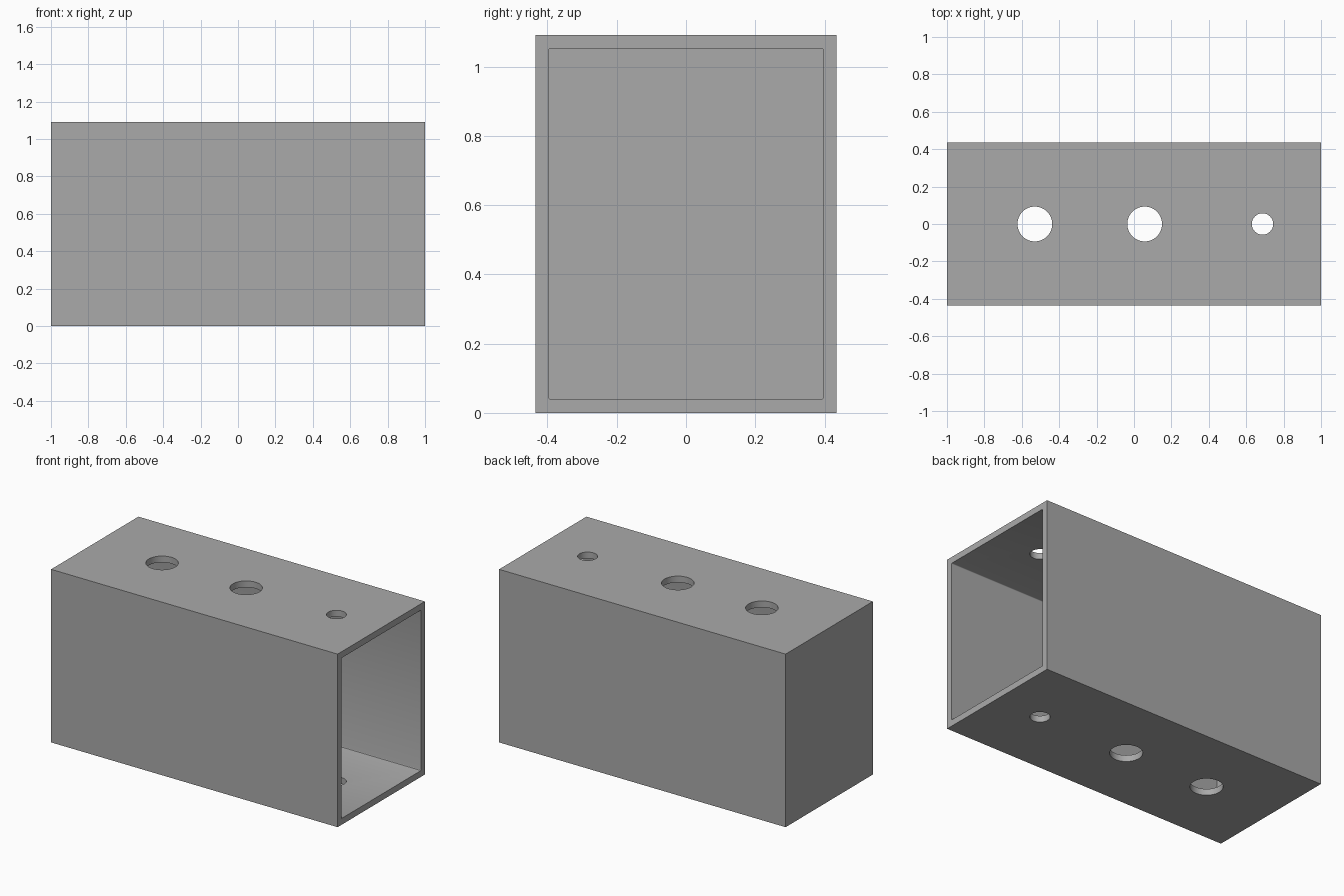
import bpy, bmesh
from mathutils import Matrix

cube = bpy.data.objects.get("Cube")
if cube:
    bpy.data.objects.remove(cube, do_unlink=True)

HALF_X, HALF_Y, HEIGHT = 1.0, 0.435, 1.092
SIDE_WALL, FLOOR_WALL, END_WALL = 0.038, 0.04, 0.06

grey = bpy.data.materials.new("plain grey")
grey.use_nodes = True
colour = (0.4, 0.4, 0.4, 1)
grey.diffuse_color = colour
grey.node_tree.nodes["Principled BSDF"].inputs["Base Color"].default_value = colour


def add_object(name, bm):
    mesh = bpy.data.meshes.new(name)
    bm.to_mesh(mesh)
    bm.free()
    mesh.materials.append(grey)
    obj = bpy.data.objects.new(name, mesh)
    bpy.context.collection.objects.link(obj)
    return obj


def box(name, low, high, corner=0):
    """Box between two corners, with its lengthwise edges optionally rounded."""
    bm = bmesh.new()
    size = [b - a for a, b in zip(low, high)]
    mid = [(a + b) / 2 for a, b in zip(low, high)]
    bmesh.ops.create_cube(bm, size=1, matrix=Matrix.Translation(mid) @ Matrix.Diagonal((*size, 1)))
    if corner:
        long_edges = [e for e in bm.edges if abs(e.verts[0].co.x - e.verts[1].co.x) > 0.1]
        bmesh.ops.bevel(bm, geom=long_edges, offset=corner, segments=3, profile=0.5, affect='EDGES')
    return add_object(name, bm)


def drill(name, x, radius):
    """Upright cylinder passing through both the top and the bottom."""
    bm = bmesh.new()
    bmesh.ops.create_cone(bm, cap_ends=True, segments=48, radius1=radius, radius2=radius,
                          depth=2, matrix=Matrix.Translation((x, 0, HEIGHT / 2)))
    return add_object(name, bm)


# Outer block, then the cavity open at one end and the holes through top and bottom
housing = box("housing", (-HALF_X, -HALF_Y, 0), (HALF_X, HALF_Y, HEIGHT))
inner_y = HALF_Y - SIDE_WALL
cutters = [
    box("cavity_cutter", (-HALF_X + END_WALL, -inner_y, FLOOR_WALL),
        (HALF_X + 0.2, inner_y, HEIGHT - FLOOR_WALL), corner=0.005),
    drill("end_hole_cutter", -0.53, 0.093),
    drill("middle_hole_cutter", 0.057, 0.093),
    drill("small_hole_cutter", 0.687, 0.057),
]

bpy.ops.object.select_all(action='DESELECT')
housing.select_set(True)
bpy.context.view_layer.objects.active = housing
for cutter in cutters:
    cutter.hide_render = True
    cut = housing.modifiers.new(cutter.name, 'BOOLEAN')
    cut.operation = 'DIFFERENCE'
    cut.solver = 'EXACT'
    cut.object = cutter
    bpy.ops.object.modifier_apply(modifier=cut.name)
    bpy.data.objects.remove(cutter, do_unlink=True)

# Smooth hole walls, sharp box edges
bpy.ops.object.shade_smooth_by_angle()
